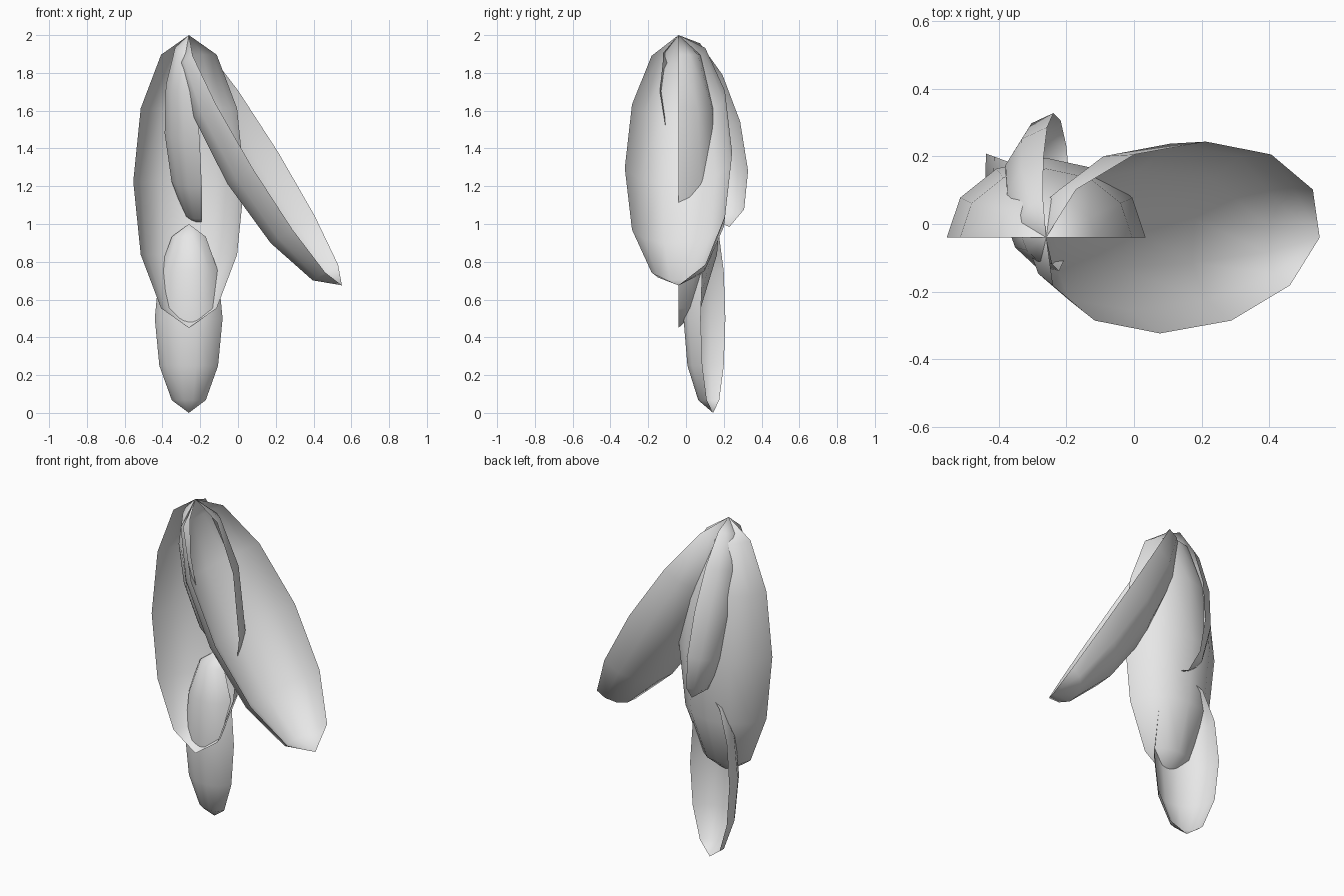
import bpy
import bmesh
from mathutils import Matrix, Vector

if "Cube" in bpy.data.objects:
    bpy.data.objects.remove(bpy.data.objects["Cube"], do_unlink=True)

# One plain grey for every leaf
grey = bpy.data.materials.new("plain_grey")
grey.use_nodes = True
colour = (0.8, 0.8, 0.8, 1)
grey.diffuse_color = colour
grey.node_tree.nodes["Principled BSDF"].inputs["Base Color"].default_value = colour


def leaf(name, top, tip, open_dir):
    """Thin half-ellipsoid shell hung between two poles, hollow towards open_dir."""
    top, tip = Vector(top), Vector(tip)
    half = (top - tip).length / 2
    width = half * 0.38
    depth = width * 0.8

    # Local axes: z along the leaf, y towards the bulging back
    z = (top - tip).normalized()
    y = -Vector(open_dir)
    y = (y - z * y.dot(z)).normalized()
    x = y.cross(z)
    place = Matrix((x, y, z)).transposed().to_4x4()
    place.translation = (top + tip) / 2

    bm = bmesh.new()
    bmesh.ops.create_uvsphere(bm, u_segments=12, v_segments=6, radius=1)
    hollow_side = [v for v in bm.verts if v.co.y < -0.01]
    bmesh.ops.delete(bm, geom=hollow_side, context="VERTS")
    bm.transform(place @ Matrix.Diagonal((width, depth, half, 1)))
    for face in bm.faces:
        face.smooth = True

    mesh = bpy.data.meshes.new(name)
    bm.to_mesh(mesh)
    bm.free()
    mesh.materials.append(grey)
    obj = bpy.data.objects.new(name, mesh)
    bpy.context.collection.objects.link(obj)
    return obj


# Three leaves share the stem point; the lowest hangs upright below them
stem = (-0.26, -0.04, 2.0)
leaf("large_front_leaf", stem, (-0.26, -0.04, 0.45), (0, -1, 0))
leaf("large_side_leaf", stem, (0.55, -0.04, 0.675), (0.82, -0.27, 0.5))
leaf("small_back_leaf", stem, (-0.2, 0.23, 0.985), (0.99, 0.14, 0))
leaf("small_lower_leaf", (-0.26, 0.143, 1.0), (-0.26, 0.143, 0), (0.345, 0.94, 0))
